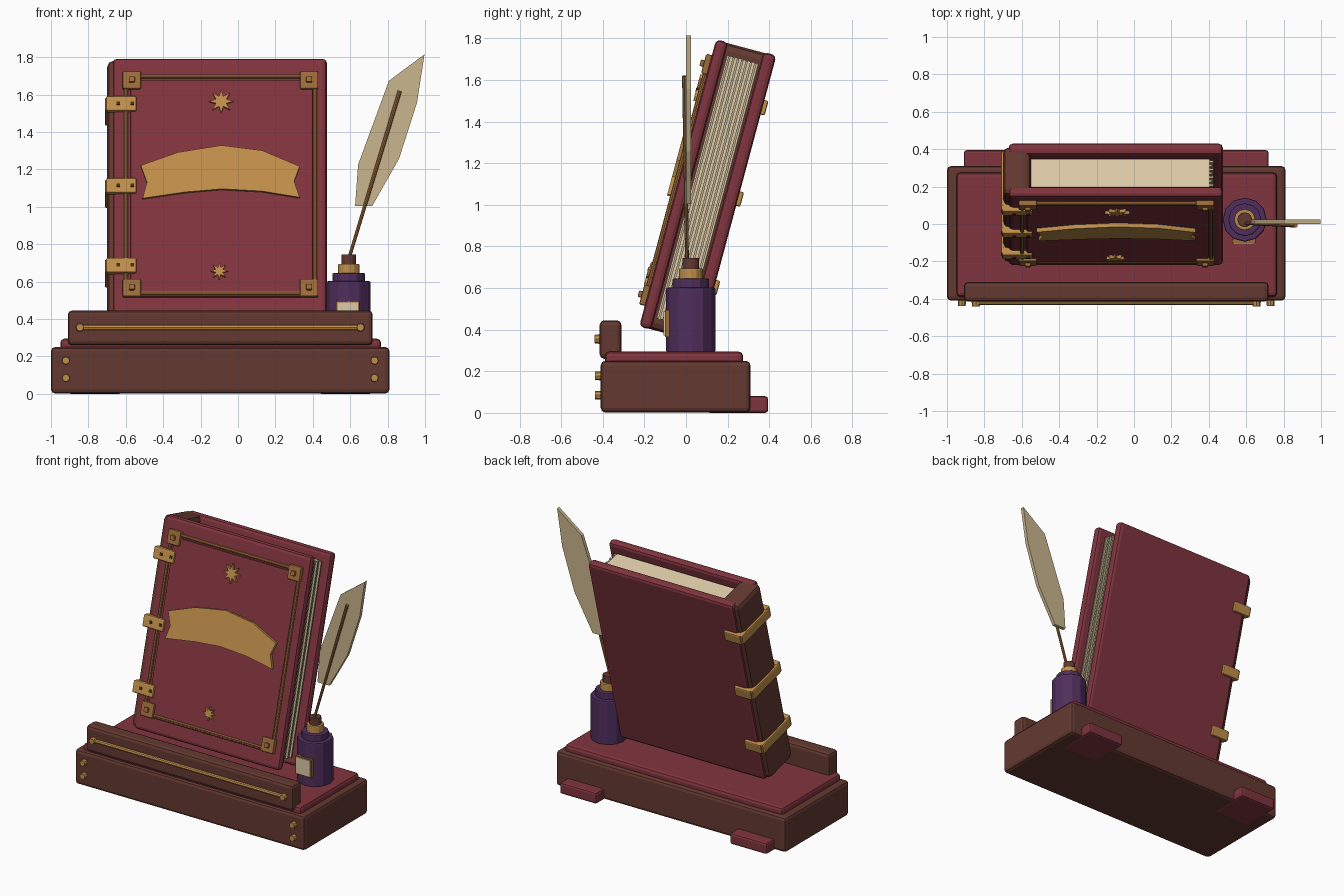
import bpy, bmesh, math
from mathutils import Matrix, Vector

cube = bpy.data.objects.get("Cube")
if cube:
    bpy.data.objects.remove(cube, do_unlink=True)


def material(name, rgb):
    lin = [((c / 255 + 0.055) / 1.055) ** 2.4 for c in rgb] + [1]
    m = bpy.data.materials.new(name)
    m.use_nodes = True
    m.diffuse_color = lin
    m.node_tree.nodes["Principled BSDF"].inputs["Base Color"].default_value = lin
    return m


RED = material("wine red", (128, 52, 62))
BROWN = material("dark leather brown", (100, 57, 48))
GOLD = material("brass", (194, 143, 75))
AGED = material("aged brass", (158, 108, 58))
PURPLE = material("ink purple", (80, 46, 92))
CREAM = material("paper cream", (222, 203, 168))
EDGE = material("page edge", (188, 172, 140))
FEATHER = material("feather tan", (202, 182, 142))
DARK = material("rivet brown", (72, 42, 30))

WORLD = Matrix()
# The book leans back: local y is its thickness, local z its height
BOOK = Matrix.Translation((0, -0.225, 0.415)) @ Matrix.Rotation(math.radians(-15), 4, "X")
LEAN = math.cos(math.radians(15))
THICK, TALL = 0.3, 1.43


def finish(name, bm, mat, frame=WORLD, bevel=0):
    bmesh.ops.recalc_face_normals(bm, faces=bm.faces)
    mesh = bpy.data.meshes.new(name)
    bm.to_mesh(mesh)
    bm.free()
    mesh.materials.append(mat)
    ob = bpy.data.objects.new(name, mesh)
    ob.matrix_world = frame
    bpy.context.collection.objects.link(ob)
    if bevel:
        mod = ob.modifiers.new("soft edge", "BEVEL")
        mod.width, mod.segments = bevel, 2
    return ob


def box(name, xs, ys, zs, mat, bevel=0, frame=WORLD):
    bm = bmesh.new()
    bmesh.ops.create_cube(bm, size=1)
    for v in bm.verts:
        v.co = [(r[0] + r[1]) / 2 + c * (r[1] - r[0]) for c, r in zip(v.co, (xs, ys, zs))]
    return finish(name, bm, mat, frame, bevel)


def plate(name, outline, ys, mat, frame=WORLD):
    """Flat outline in x and z, given thickness along y."""
    bm = bmesh.new()
    face = bm.faces.new([bm.verts.new((x, ys[0], z)) for x, z in outline])
    out = bmesh.ops.extrude_face_region(bm, geom=[face])["geom"]
    moved = [g for g in out if isinstance(g, bmesh.types.BMVert)]
    bmesh.ops.translate(bm, verts=moved, vec=(0, ys[1] - ys[0], 0))
    return finish(name, bm, mat, frame)


def rod(name, a, b, r1, r2, mat, sides=12, bevel=0, frame=WORLD):
    a, b = Vector(a), Vector(b)
    bm = bmesh.new()
    turn = (b - a).to_track_quat("Z", "Y").to_matrix().to_4x4()
    bmesh.ops.create_cone(bm, cap_ends=True, segments=sides, radius1=r1, radius2=r2,
                          depth=(b - a).length, matrix=Matrix.Translation((a + b) / 2) @ turn)
    return finish(name, bm, mat, frame, bevel)


def height(z):
    """Height along the leaning cover for a world height."""
    return (z - 0.415) / LEAN


def star(name, x, z, radius):
    pts = []
    for i in range(16):
        r = radius if i % 2 == 0 else radius * 0.45
        a = math.pi * i / 8
        pts.append((x + r * math.sin(a), height(z) + r * math.cos(a)))
    plate(name, pts, (-0.03, 0), GOLD, BOOK)


# Stand
box("base", (-1, 0.81), (-0.41, 0.31), (0.002, 0.25), BROWN, 0.022)
box("base_pad", (-0.95, 0.765), (-0.39, 0.275), (0.23, 0.295), RED, 0.022)
box("front_rail", (-0.91, 0.72), (-0.415, -0.31), (0.26, 0.445), BROWN, 0.022)
for side, x in (("right", -0.91), ("left", 0.43)):
    box(side + "_back_foot", (x, x + 0.29), (0.1, 0.395), (0, 0.08), RED, 0.015)

# Brass trim on the stand
rod("rail_strip", (-0.845, -0.418, 0.355), (0.655, -0.418, 0.355), 0.014, 0.014, GOLD, 8)
for x in (-0.845, 0.655):
    rod("rail_stud", (x, -0.41, 0.355), (x, -0.44, 0.355), 0.024, 0.02, GOLD, 8)
for x in (-0.92, 0.73):
    for z in (0.085, 0.178):
        rod("base_stud", (x, -0.40, z), (x, -0.438, z), 0.022, 0.02, GOLD, 8)

# Book body
box("front_cover", (-0.67, 0.475), (0, 0.06), (0, TALL), RED, 0.022, BOOK)
box("back_cover", (-0.67, 0.475), (THICK - 0.065, THICK), (0, TALL), RED, 0.022, BOOK)
box("spine", (-0.7, -0.55), (0.012, THICK - 0.015), (0.002, TALL - 0.004), BROWN, 0.035, BOOK)
box("page_block", (-0.56, 0.405), (0.07, 0.228), (0.06, TALL - 0.06), CREAM, 0.006, BOOK)
for i in range(7):
    y = 0.078 + i * 0.0215
    box("page_layer", (-0.5, 0.425 - 0.008 * (i % 2)), (y, y + 0.011),
        (0.055, TALL - 0.064), EDGE, 0, BOOK)

# Front cover panel, frame and corners
left, right, low, high = -0.598, 0.412, height(0.535), height(1.695)
box("cover_panel", (-0.575, 0.4), (-0.012, 0.02), (height(0.515), height(1.675)), RED, 0.008, BOOK)
for x in (left, right):
    rod("frame_side", (x, -0.008, low), (x, -0.008, high), 0.011, 0.011, AGED, 8, 0, BOOK)
for z in (low, high):
    rod("frame_end", (left, -0.008, z), (right, -0.008, z), 0.011, 0.011, AGED, 8, 0, BOOK)
for x in (-0.568, 0.38):
    for z in (height(0.562), height(1.672)):
        box("corner_plate", (x - 0.049, x + 0.049), (-0.028, 0.01), (z - 0.049, z + 0.049),
            AGED, 0.008, BOOK)
        box("corner_rivet", (x - 0.016, x + 0.016), (-0.045, -0.02), (z - 0.016, z + 0.016),
            AGED, 0.005, BOOK)

# Ribbon banner and stars
ribbon = [(-0.52, 1.213), (-0.32, 1.283), (-0.088, 1.32), (0.128, 1.293), (0.33, 1.208),
          (0.3, 1.128), (0.33, 1.042), (0.128, 1.075), (-0.088, 1.087), (-0.285, 1.07),
          (-0.51, 1.037), (-0.487, 1.123)]
plate("ribbon_banner", [(x, height(z)) for x, z in ribbon], (-0.034, 0), GOLD, BOOK)
star("upper_star", -0.09, 1.557, 0.066)
star("lower_star", -0.1, 0.65, 0.047)

# Brass straps around the spine
for z in map(height, (0.682, 1.108, 1.547)):
    zs = (z - 0.036, z + 0.036)
    box("strap_front", (-0.705, -0.542), (-0.026, 0.02), (z - 0.042, z + 0.042), GOLD, 0.01, BOOK)
    box("strap_spine", (-0.712, -0.68), (-0.012, THICK + 0.012), zs, GOLD, 0.008, BOOK)
    box("strap_back", (-0.7, -0.57), (THICK - 0.02, THICK + 0.02), zs, GOLD, 0.008, BOOK)
    for x in (-0.64, -0.565):
        box("strap_rivet", (x - 0.009, x + 0.009), (-0.032, -0.02), (z - 0.009, z + 0.009),
            DARK, 0, BOOK)

# Ink bottle
ix, iy = 0.592, 0.023
for name, z0, z1, r, mat, bevel in (
        ("ink_bottle", 0.29, 0.602, 0.118, PURPLE, 0.008),
        ("bottle_shoulder", 0.59, 0.645, 0.088, PURPLE, 0.006),
        ("bottle_collar", 0.64, 0.695, 0.057, GOLD, 0.006),
        ("bottle_stopper", 0.69, 0.745, 0.04, BROWN, 0.004)):
    rod(name, (ix, iy, z0), (ix, iy, z1), r, r, mat, 12, bevel)
box("label_border", (0.525, 0.65), (-0.101, -0.08), (0.365, 0.495), AGED)
box("bottle_label", (0.533, 0.642), (-0.107, -0.09), (0.373, 0.487), CREAM)

# Quill
rod("quill_shaft", (ix, 0.005, 0.72), (0.865, -0.008, 1.62), 0.009, 0.011, AGED, 8)
vane = [(0.997, 1.815), (0.807, 1.674), (0.642, 1.225), (0.626, 1.003), (0.717, 1.003),
        (0.861, 1.257), (0.957, 1.556)]
plate("quill_feather", vane, (0.0, 0.025), FEATHER)
